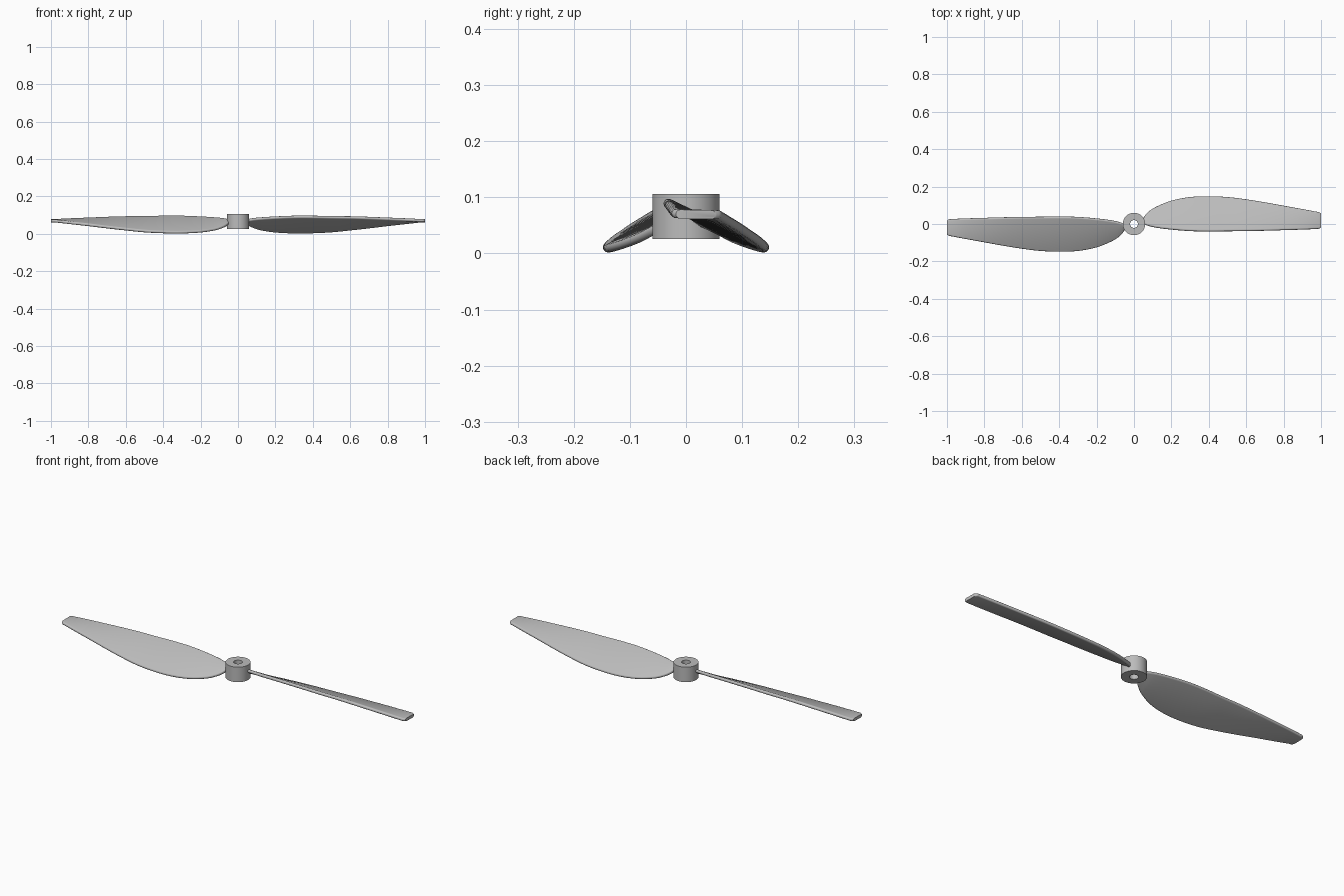
import bpy, bmesh, math

if "Cube" in bpy.data.objects:
    bpy.data.objects.remove(bpy.data.objects["Cube"])

grey = bpy.data.materials.new("plain grey")
grey.diffuse_color = (0.5, 0.5, 0.5, 1)
grey.use_nodes = True
grey.node_tree.nodes["Principled BSDF"].inputs["Base Color"].default_value = grey.diffuse_color


def finish(bm, name, angle):
    bmesh.ops.recalc_face_normals(bm, faces=bm.faces)
    me = bpy.data.meshes.new(name)
    bm.to_mesh(me)
    bm.free()
    ob = bpy.data.objects.new(name, me)
    bpy.context.collection.objects.link(ob)
    me.materials.append(grey)
    bpy.ops.object.select_all(action='DESELECT')
    bpy.context.view_layer.objects.active = ob
    ob.select_set(True)
    bpy.ops.object.shade_smooth_by_angle(angle=math.radians(angle))
    return ob


def loft(bm, rings, closed=False):
    """Bridge successive rings of points with quads."""
    vs = [[bm.verts.new(p) for p in r] for r in rings]
    n = len(vs[0])
    pairs = list(zip(vs, vs[1:])) + ([(vs[-1], vs[0])] if closed else [])
    for a, b in pairs:
        for i in range(n):
            j = (i + 1) % n
            bm.faces.new((a[i], a[j], b[j], b[i]))
    if not closed:
        bm.faces.new(vs[0])
        bm.faces.new(vs[-1])


def circle(r, z, n=48):
    return [(r * math.cos(2 * math.pi * i / n), r * math.sin(2 * math.pi * i / n), z)
            for i in range(n)]


# Hub: short tube with a shaft hole
bm = bmesh.new()
loft(bm, [circle(0.06, 0.026), circle(0.06, 0.106),
          circle(0.021, 0.106), circle(0.021, 0.026)], closed=True)
finish(bm, "hub", 30)

# Blade stations: x, high edge y and z, low edge y and z
stations = [
    (0.050, 0.012, 0.066, 0.022, 0.058),
    (0.060, 0.004, 0.072, 0.040, 0.050),
    (0.080, -0.003, 0.076, 0.060, 0.040),
    (0.120, -0.012, 0.080, 0.085, 0.027),
    (0.200, -0.022, 0.085, 0.117, 0.015),
    (0.300, -0.030, 0.089, 0.136, 0.010),
    (0.400, -0.032, 0.089, 0.140, 0.011),
    (0.500, -0.031, 0.087, 0.136, 0.016),
    (0.600, -0.030, 0.086, 0.124, 0.026),
    (0.700, -0.028, 0.083, 0.108, 0.037),
    (0.800, -0.025, 0.079, 0.090, 0.049),
    (0.900, -0.022, 0.075, 0.072, 0.060),
    (0.980, -0.018, 0.071, 0.057, 0.069),
    (0.992, -0.016, 0.071, 0.054, 0.069),
    (1.000, -0.010, 0.070, 0.045, 0.069),
]


def smooth_path(pts, steps=4):
    """Cubic Hermite through the stations, using x as the parameter."""
    def slope(i, k):
        a, b = pts[max(i - 1, 0)], pts[min(i + 1, len(pts) - 1)]
        return (b[k] - a[k]) / (b[0] - a[0])
    out = []
    for i in range(len(pts) - 1):
        p, q = pts[i], pts[i + 1]
        h = q[0] - p[0]
        for s in range(steps):
            t = s / steps
            row = [p[0] + h * t]
            for k in range(1, 5):
                row.append((2*t**3 - 3*t**2 + 1) * p[k] + (t**3 - 2*t**2 + t) * h * slope(i, k)
                           + (3*t**2 - 2*t**3) * q[k] + (t**3 - t**2) * h * slope(i + 1, k))
            out.append(row)
    return out + [list(pts[-1])]


def section(x, y0, z0, y1, z1, r=0.008, n=8):
    """Flat cross-section with fully rounded edges."""
    a = math.atan2(z1 - z0, y1 - y0)
    ring = []
    for cy, cz, start in ((y1, z1, a - math.pi / 2), (y0, z0, a + math.pi / 2)):
        for i in range(n + 1):
            t = start + math.pi * i / n
            ring.append((x, cy + r * math.cos(t), cz + r * math.sin(t)))
    return ring


# Two blades, the second turned half a revolution
rings = [section(*row) for row in smooth_path(stations)]
for name, s in (("right_blade", 1), ("left_blade", -1)):
    bm = bmesh.new()
    loft(bm, [[(s * x, s * y, z) for x, y, z in r] for r in rings])
    finish(bm, name, 40)
